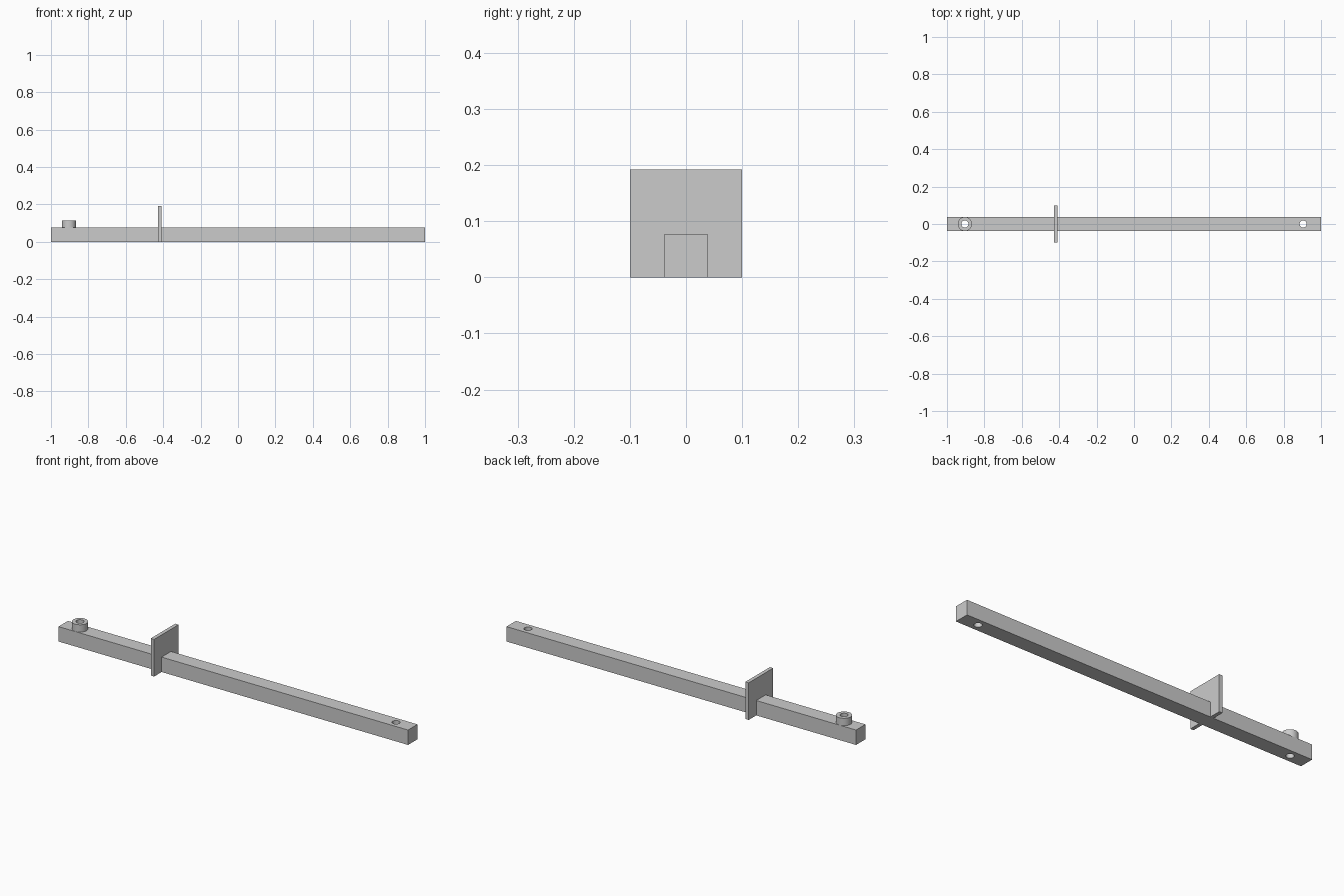
import bpy
import math

cube = bpy.data.objects.get("Cube")
if cube:
    bpy.data.objects.remove(cube, do_unlink=True)

grey = bpy.data.materials.new("plain grey")
grey.use_nodes = True
colour = (0.6, 0.6, 0.6, 1)
grey.diffuse_color = colour
grey.node_tree.nodes["Principled BSDF"].inputs["Base Color"].default_value = colour

HOLE_X = 0.904
HOLE_R = 0.019
BAR_W = 0.077


def box(name, x0, x1, width, height):
    bpy.ops.mesh.primitive_cube_add(size=1, location=((x0 + x1) / 2, 0, height / 2))
    ob = bpy.context.object
    ob.name = name
    ob.scale = (x1 - x0, width, height)
    bpy.ops.object.transform_apply(location=False, rotation=False, scale=True)
    ob.data.materials.append(grey)
    return ob


def cylinder(name, x, radius, z0, z1):
    bpy.ops.mesh.primitive_cylinder_add(vertices=32, radius=radius, depth=z1 - z0,
                                        location=(x, 0, (z0 + z1) / 2))
    ob = bpy.context.object
    ob.name = name
    ob.data.materials.append(grey)
    return ob


def drill(ob, cutter):
    mod = ob.modifiers.new("hole", "BOOLEAN")
    mod.operation = "DIFFERENCE"
    mod.solver = "EXACT"
    mod.object = cutter


def finish(ob):
    # Bake the holes, then smooth the round walls only
    bpy.ops.object.select_all(action="DESELECT")
    ob.select_set(True)
    bpy.context.view_layer.objects.active = ob
    for mod in list(ob.modifiers):
        bpy.ops.object.modifier_apply(modifier=mod.name)
    bpy.ops.object.shade_smooth_by_angle(angle=math.radians(30))


# Main parts: long bar, upright stop plate, raised collar at the right end
bar = box("bar", -1, 1, BAR_W, BAR_W)
plate = box("stop_plate", -0.429, -0.41, 0.2, 0.192)
collar = cylinder("collar", -HOLE_X, 0.038, BAR_W, 0.115)

# Holes through both ends, the right one continuing through the collar
cutters = [cylinder("hole_cutter", x, HOLE_R, -0.1, 0.3) for x in (-HOLE_X, HOLE_X)]
for cutter in cutters:
    drill(bar, cutter)
drill(collar, cutters[0])
for part in (bar, collar):
    finish(part)

for cutter in cutters:
    bpy.data.objects.remove(cutter, do_unlink=True)
